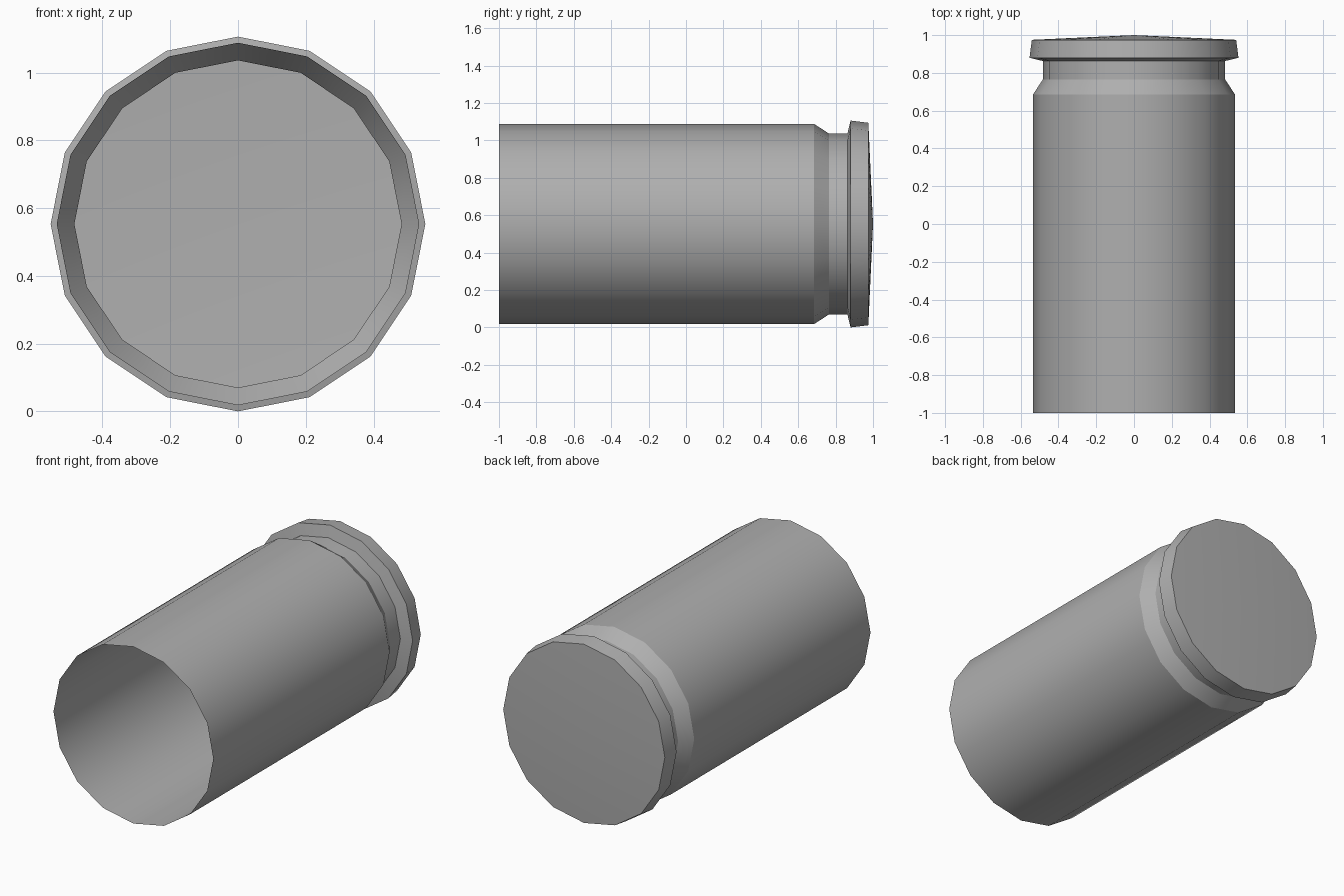
import bpy, bmesh, math

if "Cube" in bpy.data.objects:
    bpy.data.objects.remove(bpy.data.objects["Cube"])

SIDES = 16
RIM = 0.553  # largest radius, also the height of the axis

# Profile as (y, radius): open mouth, body, shoulder, groove, rim, slightly domed base
profile = [(-1.0, 0.535), (0.685, 0.535), (0.765, 0.483), (0.863, 0.483),
           (0.88, RIM), (0.975, 0.541), (1.0, 0.0)]

# Open single-walled casing, lathed around the y axis
bm = bmesh.new()
verts = [bm.verts.new((0, y, r)) for y, r in profile]
edges = [bm.edges.new(pair) for pair in zip(verts, verts[1:])]
bmesh.ops.spin(bm, geom=verts + edges, cent=(0, 0, 0), axis=(0, 1, 0),
               angle=math.tau, steps=SIDES, use_duplicate=False)
bmesh.ops.remove_doubles(bm, verts=bm.verts[:], dist=0.0005)
bmesh.ops.recalc_face_normals(bm, faces=bm.faces[:])

# Make the normals point outward (the body is open, so check one wall face)
wall = max(bm.faces, key=lambda f: f.calc_area())
centre = wall.calc_center_median()
if wall.normal.x * centre.x + wall.normal.z * centre.z < 0:
    bmesh.ops.reverse_faces(bm, faces=bm.faces[:])
bmesh.ops.translate(bm, vec=(0, 0, RIM), verts=bm.verts[:])

mesh = bpy.data.meshes.new("casing")
bm.to_mesh(mesh)
bm.free()
casing = bpy.data.objects.new("casing", mesh)
bpy.context.collection.objects.link(casing)

# Darker grey metal
metal = bpy.data.materials.new("dark_grey_metal")
metal.diffuse_color = (0.43, 0.43, 0.43, 1.0)
metal.use_nodes = True
metal.node_tree.nodes["Principled BSDF"].inputs["Base Color"].default_value = metal.diffuse_color
mesh.materials.append(metal)

# Smooth round walls, crisp shoulder and rim
bpy.context.view_layer.objects.active = casing
casing.select_set(True)
bpy.ops.object.shade_smooth_by_angle(angle=math.radians(30))
